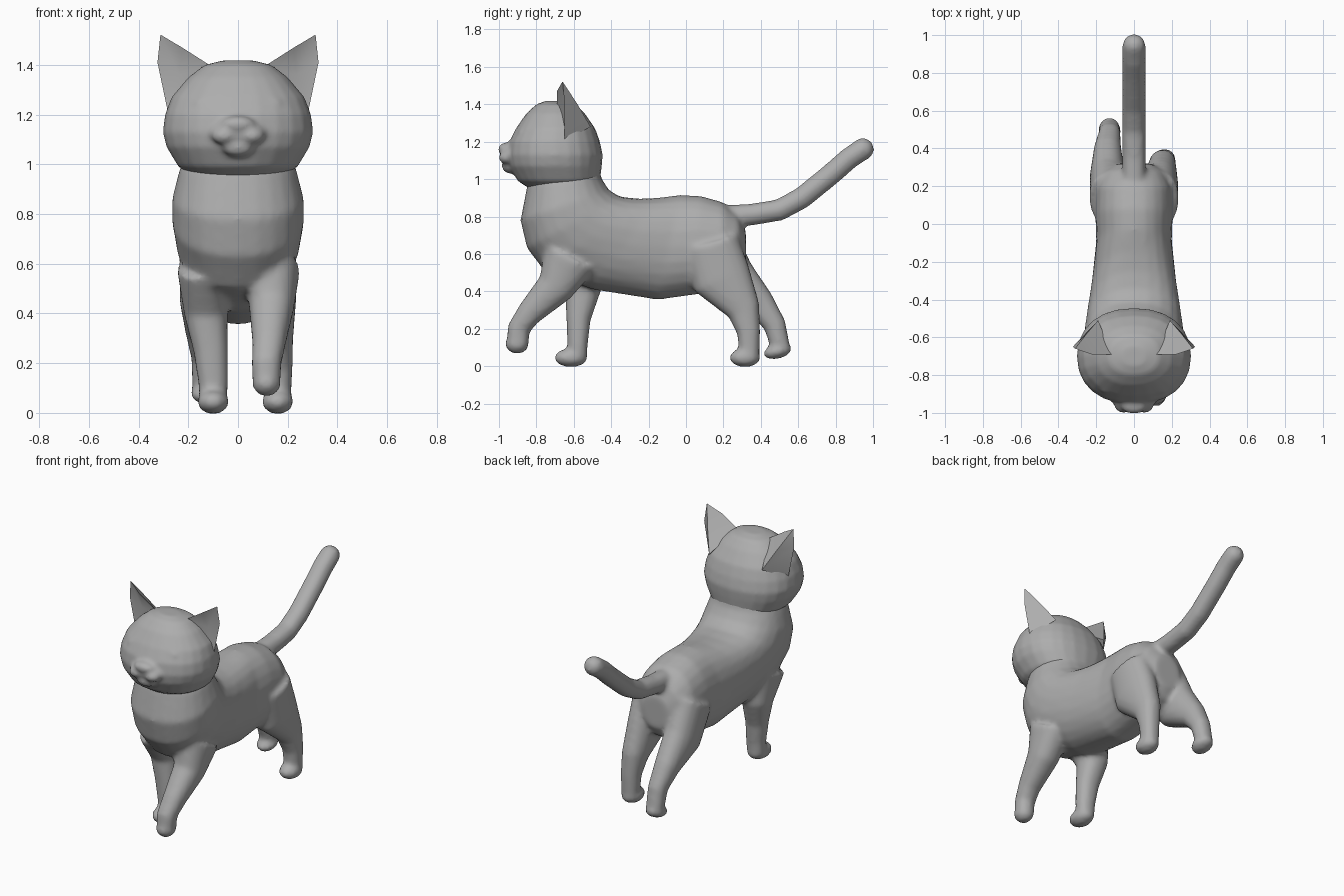
import bpy, bmesh, math
from mathutils import Matrix, Vector

cube = bpy.data.objects.get("Cube")
if cube:
    bpy.data.objects.remove(cube)

fur = bpy.data.materials.new("grey_fur")
fur.use_nodes = True
GREY = (0.42, 0.42, 0.42, 1)
fur.diffuse_color = GREY
bsdf = fur.node_tree.nodes["Principled BSDF"]
bsdf.inputs["Base Color"].default_value = GREY
bsdf.inputs["Roughness"].default_value = 0.8
SIDES = 24


def loft(bm, sections):
    """Closed shell through rings: x centre, (y, z) of both rims, half width."""
    rings = []
    for x, a, b, half in sections:
        a, b = Vector((x, *a)), Vector((x, *b))
        mid, arm = (a + b) / 2, (a - b) / 2
        ring = []
        for i in range(SIDES):
            t = math.tau * i / SIDES
            c, s = (math.copysign(abs(v) ** 0.9, v) for v in (math.cos(t), math.sin(t)))
            ring.append(bm.verts.new(mid + arm * c + Vector((half * s, 0, 0))))
        rings.append(ring)
    for r, q in zip(rings, rings[1:]):
        for i in range(SIDES):
            j = (i + 1) % SIDES
            bm.faces.new((r[i], r[j], q[j], q[i]))
    bm.faces.new(rings[0])
    bm.faces.new(rings[-1][::-1])


def limb(bm, path):
    """Tube along points of x, y, z, half width, half depth."""
    sections = []
    for i, (x, y, z, half, depth) in enumerate(path):
        p, n = path[max(i - 1, 0)], path[min(i + 1, len(path) - 1)]
        t = Vector((n[1] - p[1], n[2] - p[2])).normalized()
        off = Vector((-t.y, t.x)) * depth
        c = Vector((y, z))
        sections.append((x, c + off, c - off, half))
    loft(bm, sections)


def blob(bm, centre, radii, tilt=0):
    m = (Matrix.Translation(centre) @ Matrix.Rotation(tilt, 4, "X")
         @ Matrix.Diagonal((*radii, 1)))
    bmesh.ops.create_uvsphere(bm, u_segments=24, v_segments=16, radius=1, matrix=m)


def finish(bm, name):
    bmesh.ops.recalc_face_normals(bm, faces=bm.faces)
    mesh = bpy.data.meshes.new(name)
    bm.to_mesh(mesh)
    bm.free()
    mesh.materials.append(fur)
    ob = bpy.data.objects.new(name, mesh)
    bpy.context.collection.objects.link(ob)
    return ob


def blend(ob, voxel, rounds):
    """Fuse overlapping shells into one soft skin."""
    r = ob.modifiers.new("fuse", "REMESH")
    r.mode = "VOXEL"
    r.voxel_size = voxel
    r.use_smooth_shade = True
    s = ob.modifiers.new("soften", "SMOOTH")
    s.factor = 0.5
    s.iterations = rounds


# Torso from neck to rump
bm = bmesh.new()
loft(bm, [(0, *s) for s in (
    ((-0.47, 1.08), (-0.82, 1.05), 0.2),
    ((-0.45, 1.0), (-0.85, 0.96), 0.235),
    ((-0.41, 0.94), (-0.885, 0.78), 0.265),
    ((-0.35, 0.905), (-0.85, 0.63), 0.265),
    ((-0.25, 0.895), (-0.75, 0.5), 0.25),
    ((-0.15, 0.9), (-0.5, 0.41), 0.225),
    ((-0.03, 0.915), (-0.15, 0.355), 0.2),
    ((0.08, 0.91), (0.03, 0.38), 0.205),
    ((0.2, 0.875), (0.18, 0.4), 0.2),
    ((0.28, 0.81), (0.28, 0.45), 0.16),
    ((0.32, 0.72), (0.32, 0.52), 0.09))])

# Raised left front leg
limb(bm, [(0.14, -0.62, 0.58, 0.11, 0.15), (0.135, -0.7, 0.42, 0.09, 0.1),
          (0.125, -0.84, 0.28, 0.067, 0.068), (0.115, -0.895, 0.2, 0.06, 0.06),
          (0.115, -0.9, 0.12, 0.056, 0.06)])
blob(bm, (0.115, -0.903, 0.12), (0.058, 0.064, 0.054))

# Standing right front leg
limb(bm, [(-0.14, -0.6, 0.58, 0.105, 0.15), (-0.13, -0.55, 0.4, 0.088, 0.097),
          (-0.11, -0.575, 0.25, 0.07, 0.065), (-0.1, -0.58, 0.12, 0.06, 0.055),
          (-0.1, -0.58, 0.04, 0.055, 0.05)])
blob(bm, (-0.1, -0.615, 0.045), (0.064, 0.09, 0.05))

# Standing left hind leg
limb(bm, [(0.135, 0.13, 0.66, 0.1, 0.15), (0.14, 0.19, 0.47, 0.095, 0.16),
          (0.15, 0.31, 0.3, 0.072, 0.09), (0.16, 0.335, 0.18, 0.06, 0.062),
          (0.16, 0.34, 0.05, 0.053, 0.053)])
blob(bm, (0.16, 0.315, 0.045), (0.064, 0.083, 0.05))

# Trailing right hind leg
limb(bm, [(-0.135, 0.13, 0.66, 0.1, 0.15), (-0.14, 0.24, 0.46, 0.095, 0.14),
          (-0.14, 0.4, 0.33, 0.072, 0.08), (-0.13, 0.475, 0.22, 0.058, 0.06),
          (-0.13, 0.51, 0.08, 0.054, 0.05)])
blob(bm, (-0.13, 0.49, 0.08), (0.062, 0.078, 0.04), 0.25)

# Tail
limb(bm, [(0, y, z, 0.061, 0.058) for y, z in (
    (0.16, 0.8), (0.35, 0.81), (0.5, 0.835), (0.62, 0.9),
    (0.78, 1.03), (0.87, 1.11), (0.945, 1.16))])
blob(bm, (0, 0.945, 1.16), (0.061, 0.061, 0.06))
blend(finish(bm, "body_legs_and_tail"), 0.015, 6)

# Head: stacked level rings of height, front, back, half width
bm = bmesh.new()
loft(bm, [(0, (back, z), (front, z), half) for z, front, back, half in (
    (0.945, -0.83, -0.51, 0.17), (0.99, -0.9, -0.46, 0.24),
    (1.07, -0.945, -0.45, 0.288), (1.13, -0.955, -0.445, 0.303),
    (1.2, -0.945, -0.46, 0.294), (1.27, -0.91, -0.485, 0.268),
    (1.35, -0.855, -0.54, 0.2), (1.4, -0.8, -0.59, 0.135),
    (1.418, -0.75, -0.65, 0.06))])

# Muzzle, nose, chin and closed eyelids
blob(bm, (0, -0.94, 1.125), (0.115, 0.05, 0.055))
blob(bm, (0, -0.96, 1.16), (0.07, 0.045, 0.035))
blob(bm, (0, -0.94, 1.07), (0.065, 0.045, 0.04))
for side in (-1, 1):
    blob(bm, (side * 0.055, -0.96, 1.115), (0.05, 0.04, 0.035))
    blob(bm, (side * 0.13, -0.882, 1.25), (0.045, 0.016, 0.012))
blend(finish(bm, "head"), 0.012, 5)

# Pointed ears with a hollow front, mirrored
bm = bmesh.new()
inner, inner_mid, tip, outer_mid, outer, hollow, back_mid, back_low = (
    bm.verts.new(p) for p in (
        (0.115, -0.69, 1.4), (0.225, -0.69, 1.47), (0.312, -0.66, 1.522),
        (0.324, -0.65, 1.41), (0.28, -0.65, 1.2), (0.235, -0.645, 1.36),
        (0.25, -0.58, 1.4), (0.19, -0.51, 1.28)))
rim = [inner, inner_mid, tip, outer_mid, outer]
for a, b in zip(rim, rim[1:] + rim[:1]):
    bm.faces.new((a, b, hollow))
for face in ((inner, back_low, back_mid, inner_mid), (inner_mid, back_mid, tip),
             (tip, back_mid, outer_mid), (outer_mid, back_mid, back_low, outer),
             (inner, outer, back_low)):
    bm.faces.new(face)
ears = finish(bm, "ears")
ears.modifiers.new("mirror", "MIRROR")
bpy.ops.object.select_all(action="DESELECT")
ears.select_set(True)
bpy.context.view_layer.objects.active = ears
bpy.ops.object.shade_smooth_by_angle(angle=math.radians(60))
